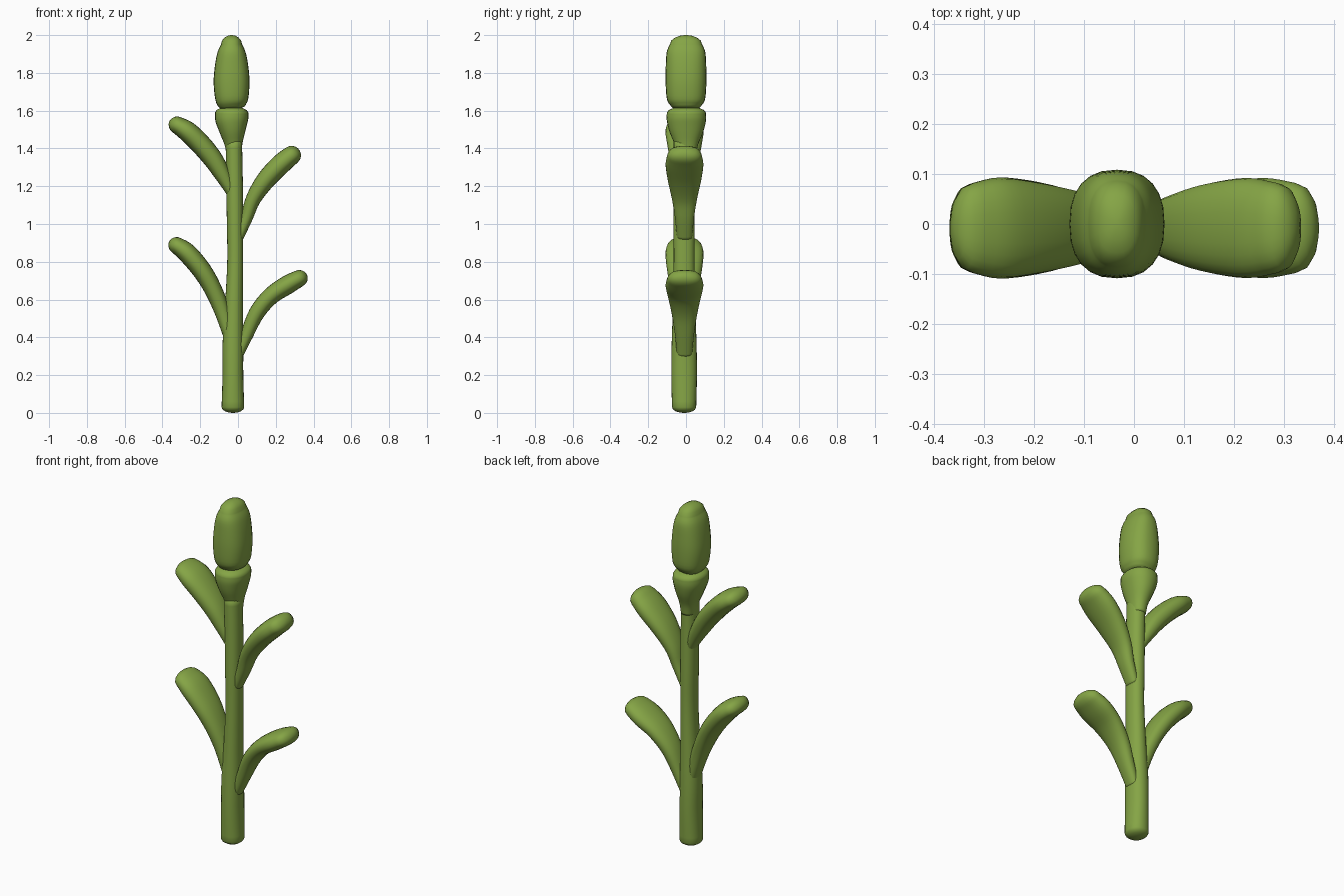
import bpy, bmesh, math
from mathutils import Vector

if "Cube" in bpy.data.objects:
    bpy.data.objects.remove(bpy.data.objects["Cube"])

green = bpy.data.materials.new("leaf green")
green.diffuse_color = (0.235, 0.375, 0.06, 1)
green.use_nodes = True
green.node_tree.nodes["Principled BSDF"].inputs["Base Color"].default_value = green.diffuse_color
SIDES = 24


def smooth_stations(st, sub=4):
    """Catmull-Rom resampling of (x, z, half thickness, half depth) stations."""
    pts = [Vector(s) for s in st]
    out = []
    for i in range(len(pts) - 1):
        p0, p1, p2 = pts[max(i - 1, 0)], pts[i], pts[i + 1]
        p3 = pts[min(i + 2, len(pts) - 1)]
        for k in range(sub):
            t = k / sub
            out.append(0.5 * (2 * p1 + (p2 - p0) * t + (2 * p0 - 5 * p1 + 4 * p2 - p3) * t * t
                              + (3 * p1 - p0 - 3 * p2 + p3) * t ** 3))
    return out + [pts[-1]]


def dome(end, inner, length):
    """Rounded cap rings going outward from the end station."""
    d = Vector((end[0] - inner[0], end[1] - inner[1])).normalized()
    rings = []
    for a in (25, 48, 68, 83):
        s, c = math.sin(math.radians(a)), math.cos(math.radians(a))
        rings.append(Vector((end[0] + d.x * length * s, end[1] + d.y * length * s,
                             end[2] * c, end[3] * c)))
    return rings


def loft(name, st, y=0.0, power=2.0, cap_start=0.0, cap_end=0.0):
    """Skin superellipse sections along a path in the x-z plane."""
    st = smooth_stations(st)
    head = dome(st[0], st[1], cap_start)[::-1] if cap_start else []
    tail = dome(st[-1], st[-2], cap_end) if cap_end else []
    st = head + st + tail
    bm = bmesh.new()
    rings = []
    for i, (x, z, a, b) in enumerate(st):
        p, q = st[max(i - 1, 0)], st[min(i + 1, len(st) - 1)]
        t = Vector((q[0] - p[0], q[1] - p[1])).normalized()
        ring = []
        for k in range(SIDES):
            u = 2 * math.pi * k / SIDES
            c, s = math.cos(u), math.sin(u)
            c = math.copysign(abs(c) ** (2 / power), c) * a
            s = math.copysign(abs(s) ** (2 / power), s) * b
            ring.append(bm.verts.new((x + t.y * c, y + s, z - t.x * c)))
        rings.append(ring)
    for r0, r1 in zip(rings, rings[1:]):
        for k in range(SIDES):
            n = (k + 1) % SIDES
            bm.faces.new((r0[k], r0[n], r1[n], r1[k]))
    bm.faces.new(rings[0][::-1])
    bm.faces.new(rings[-1])
    bmesh.ops.recalc_face_normals(bm, faces=bm.faces)
    for f in bm.faces:
        f.smooth = True
    me = bpy.data.meshes.new(name)
    bm.to_mesh(me)
    bm.free()
    me.materials.append(green)
    ob = bpy.data.objects.new(name, me)
    bpy.context.collection.objects.link(ob)
    return ob


# Main stem with slightly rounded foot
loft("stem", [(-.027, .03, .06, .064), (-.027, .2, .055, .068), (-.027, .36, .055, .066),
              (-.022, .55, .048, .06), (-.015, .8, .042, .055), (-.016, 1.0, .043, .056),
              (-.018, 1.2, .044, .055), (-.022, 1.45, .043, .055)],
     y=-.01, power=2.2, cap_start=.03)

# Cup below the bud
loft("bud_cup", [(-.022, 1.36, .038, .05), (-.024, 1.42, .047, .062), (-.029, 1.49, .069, .09),
                 (-.033, 1.55, .087, .104), (-.033, 1.59, .088, .103)],
     y=.002, power=2.2, cap_end=.032)

# Closed bud
loft("bud", [(-.031, 1.625, .072, .08), (-.033, 1.66, .087, .101), (-.034, 1.75, .095, .108),
             (-.034, 1.84, .088, .107), (-.034, 1.91, .074, .102), (-.034, 1.95, .056, .086)],
     power=2.4, cap_start=.02, cap_end=.05)

# Leaves: thin near the stem, wide and rounded at the tip
leaves = {
    "upper_right_leaf": [(.0, .92, .025, .04), (.045, 1.03, .032, .05), (.08, 1.13, .04, .066),
                         (.145, 1.23, .05, .088), (.225, 1.315, .054, .1), (.285, 1.365, .05, .09)],
    "lower_right_leaf": [(.0, .3, .025, .04), (.045, .41, .034, .05), (.098, .527, .042, .068),
                         (.172, .617, .046, .088), (.257, .675, .05, .1), (.322, .711, .045, .09)],
    "upper_left_leaf": [(-.02, 1.14, .025, .04), (-.05, 1.2, .033, .05), (-.087, 1.27, .044, .064),
                        (-.135, 1.347, .052, .078), (-.2, 1.425, .055, .092),
                        (-.268, 1.49, .054, .101), (-.32, 1.523, .046, .09)],
    "lower_left_leaf": [(-.03, .34, .025, .045), (-.055, .44, .034, .05), (-.088, .55, .042, .058),
                        (-.135, .66, .047, .075), (-.192, .755, .051, .092),
                        (-.268, .845, .052, .101), (-.322, .885, .045, .09)],
}
for name, stations in leaves.items():
    loft(name, stations, y=-.008, power=2.3, cap_end=.048)
